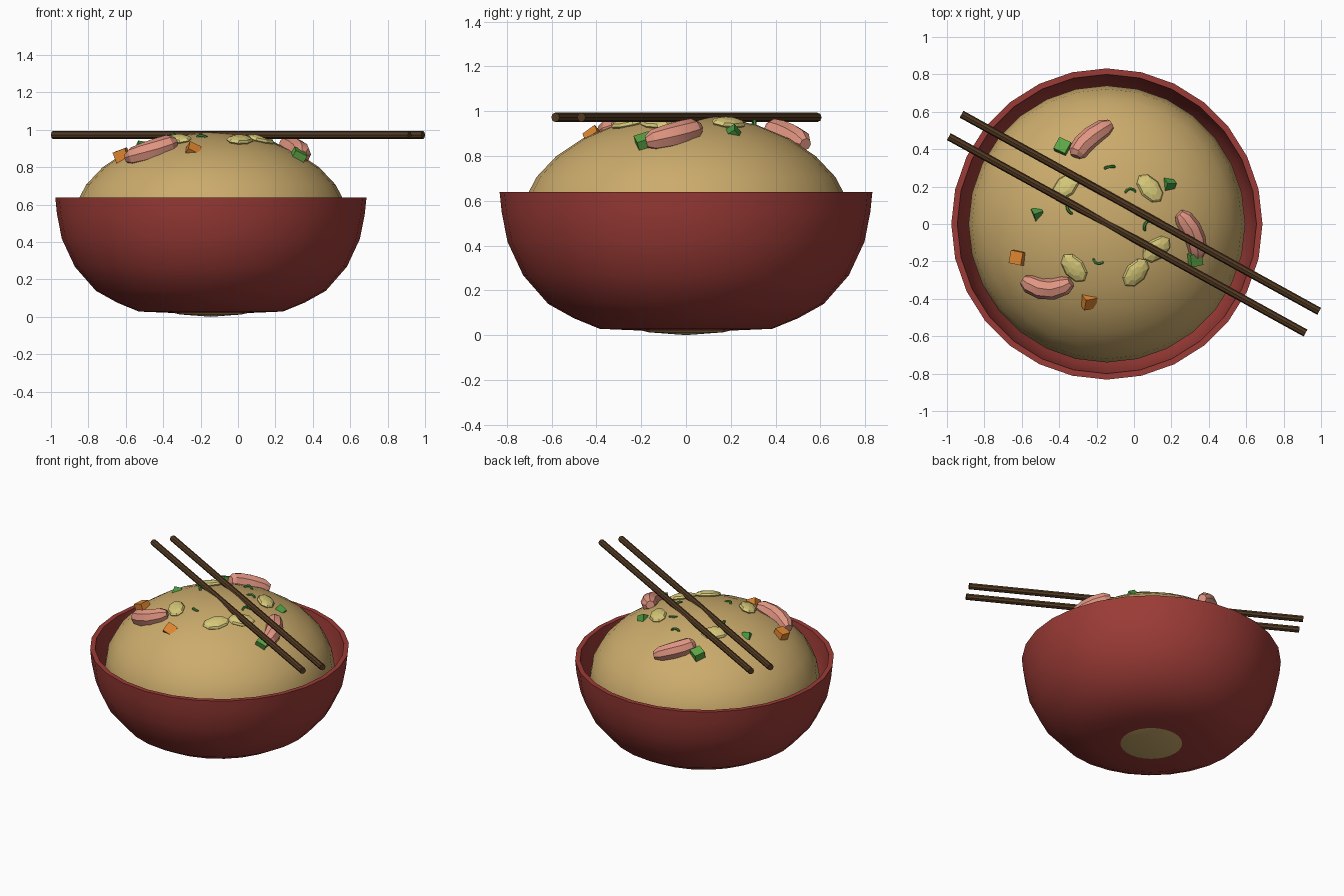
import bpy, bmesh, math
from mathutils import Vector, Matrix, Euler

if "Cube" in bpy.data.objects:
    bpy.data.objects.remove(bpy.data.objects["Cube"])

CX = -0.145                      # bowl axis
RX, RZ, CZ = 0.74, 0.4925, 0.4925  # rice mound half sizes and centre height


def material(name, rgb):
    m = bpy.data.materials.new(name)
    m.diffuse_color = (*rgb, 1)
    m.use_nodes = True
    m.node_tree.nodes["Principled BSDF"].inputs["Base Color"].default_value = m.diffuse_color
    return m


RED = material("red_lacquer", (0.33, 0.044, 0.037))
RICE = material("fried_rice", (0.60, 0.41, 0.15))
WOOD = material("dark_wood", (0.085, 0.042, 0.016))
PINK = material("shrimp_pink", (0.75, 0.30, 0.22))
EGG = material("egg_yellow", (0.68, 0.58, 0.19))
ORANGE = material("carrot_orange", (0.75, 0.24, 0.03))
GREEN = material("pea_green", (0.11, 0.38, 0.06))
HERB = material("scallion_green", (0.06, 0.30, 0.05))


def add(name, bm, mat, smooth=None):
    bmesh.ops.recalc_face_normals(bm, faces=bm.faces)
    me = bpy.data.meshes.new(name)
    bm.to_mesh(me)
    bm.free()
    me.materials.append(mat)
    ob = bpy.data.objects.new(name, me)
    bpy.context.collection.objects.link(ob)
    if smooth:
        bpy.ops.object.select_all(action='DESELECT')
        ob.select_set(True)
        bpy.context.view_layer.objects.active = ob
        bpy.ops.object.shade_smooth_by_angle(angle=math.radians(smooth))
    return ob


def skin(bm, rings, caps=True):
    """Bridge consecutive vertex loops."""
    n = len(rings[0])
    for a, b in zip(rings, rings[1:]):
        for i in range(n):
            j = (i + 1) % n
            bm.faces.new((a[i], a[j], b[j], b[i]))
    if caps:
        bm.faces.new(rings[0])
        bm.faces.new(rings[-1])


def surf(x, y):
    """Height of the rice mound."""
    return CZ + RZ * math.sqrt(max(0, 1 - ((x - CX) ** 2 + y * y) / RX ** 2))


def normal(x, y):
    return Vector(((x - CX) / RX ** 2, y / RX ** 2, (surf(x, y) - CZ) / RZ ** 2)).normalized()


# Bowl: outer wall, flat rim, inner wall
profile = [(0.17, 0.019), (0.385, 0.028), (0.50, 0.075), (0.615, 0.139), (0.727, 0.267),
           (0.797, 0.417), (0.823, 0.55), (0.832, 0.638), (0.80, 0.638), (0.79, 0.55),
           (0.765, 0.42), (0.695, 0.28), (0.59, 0.165), (0.47, 0.10), (0.36, 0.06), (0.17, 0.05)]
bm = bmesh.new()
rings = [[bm.verts.new((CX + r * math.sin(math.tau * i / 28), r * math.cos(math.tau * i / 28), z))
          for i in range(28)] for r, z in profile]
skin(bm, rings)
add("bowl", bm, RED, 40)

# Rice mound, just breaking through the underside of the bowl
bm = bmesh.new()
bmesh.ops.create_uvsphere(bm, u_segments=28, v_segments=14, radius=1,
                          matrix=Matrix.Translation((CX, 0, CZ)) @ Matrix.Diagonal((RX, RX, RZ, 1)))
add("rice_mound", bm, RICE, 40)


# Chopsticks
def tube(name, points, radii, sides, mat, smooth=None):
    bm = bmesh.new()
    rings = []
    for k, p in enumerate(points):
        d = (points[min(k + 1, len(points) - 1)] - points[max(k - 1, 0)]).normalized()
        u = d.cross(Vector((0, 0, 1))).normalized()
        v = u.cross(d)
        rings.append([bm.verts.new(p + radii[k] * (u * math.cos(a) + v * math.sin(a)))
                      for a in (math.tau * i / sides for i in range(sides))])
    skin(bm, rings)
    return add(name, bm, mat, smooth)


for i, (a, b) in enumerate([((-0.922, 0.587), (0.99, -0.467)), ((-0.99, 0.467), (0.917, -0.583))]):
    tube(f"chopstick_{i + 1}", [Vector((*a, 0.972)), Vector((*b, 0.972))], [0.021] * 2, 8, WOOD)

# Shrimp: short bent tubes lying on the mound
shrimp = [((-0.31, 0.355), (-0.25, 0.44), (-0.125, 0.525)),
          ((-0.585, -0.295), (-0.46, -0.345), (-0.335, -0.305)),
          ((0.235, 0.055), (0.31, -0.05), (0.335, -0.175))]
for i, (a, b, c) in enumerate(shrimp):
    a, b, c = Vector(a), Vector(b), Vector(c)
    path = []
    for t in (0, 0.12, 0.37, 0.63, 0.88, 1):
        p = a * (1 - t) * (1 - 2 * t) + b * 4 * t * (1 - t) + c * t * (2 * t - 1)
        path.append(Vector((p.x, p.y, surf(p.x, p.y))) + normal(p.x, p.y) * 0.015)
    tube(f"shrimp_{i + 1}", path, [0.028, 0.05, 0.056, 0.056, 0.05, 0.028], 8, PINK, 30)

# Scrambled egg pieces: flat low-poly lumps
eggs = [(-0.365, 0.20, 45), (0.085, 0.19, -50), (0.12, -0.135, 38), (0.01, -0.26, 52), (-0.32, -0.235, -52)]
for i, (x, y, ang) in enumerate(eggs):
    bm = bmesh.new()
    tilt = Vector((0, 0, 1)).rotation_difference(normal(x, y)).to_matrix().to_4x4()
    mat = (Matrix.Translation((x, y, surf(x, y) + 0.003)) @ tilt
           @ Matrix.Rotation(math.radians(ang), 4, 'Z') @ Matrix.Diagonal((0.09, 0.058, 0.025, 1)))
    bmesh.ops.create_uvsphere(bm, u_segments=8, v_segments=6, radius=1, matrix=mat)
    add(f"egg_piece_{i + 1}", bm, EGG)


# Diced vegetables: tilted cubes half sunk in the rice
def cube(name, x, y, size, rot, mat, lift=0.0):
    bm = bmesh.new()
    m = (Matrix.Translation((x, y, surf(x, y) + lift))
         @ Euler([math.radians(r) for r in rot]).to_matrix().to_4x4())
    bmesh.ops.create_cube(bm, size=size, matrix=m)
    add(name, bm, mat)


cube("carrot_dice_1", -0.62, -0.18, 0.07, (5, -20, -12), ORANGE, 0.008)
cube("carrot_dice_2", -0.245, -0.41, 0.068, (40, 25, 10), ORANGE, -0.016)
cube("green_dice_1", -0.38, 0.41, 0.07, (-15, -15, -25), GREEN, 0.006)
cube("green_dice_2", 0.32, -0.185, 0.07, (20, 25, 15), GREEN, 0.0)
cube("herb_bit_1", -0.515, 0.055, 0.05, (40, 10, 20), HERB, -0.014)
cube("herb_bit_2", 0.185, 0.21, 0.055, (35, 30, 0), HERB, -0.014)

# Scallion rings: small tilted hoops partly sunk in the rice
hoops = [(-0.02, 0.165, 30, 20), (-0.19, -0.19, 30, 160), (0.07, -0.01, 60, 70),
         (-0.34, 0.08, 60, 120), (-0.13, 0.30, 75, 10)]
for i, (x, y, tilt, turn) in enumerate(hoops):
    bm = bmesh.new()
    m = (Matrix.Translation((x, y, surf(x, y) - 0.012)) @ Matrix.Rotation(math.radians(turn), 4, 'Z')
         @ Matrix.Rotation(math.radians(tilt), 4, 'X'))
    loops = []
    for k in range(10):
        a = math.tau * k / 10
        loops.append([bm.verts.new(m @ Vector(((0.027 + 0.008 * math.cos(b)) * math.cos(a),
                                               (0.027 + 0.008 * math.cos(b)) * math.sin(a),
                                               0.008 * math.sin(b))))
                      for b in (math.tau * j / 6 for j in range(6))])
    skin(bm, loops + [loops[0]], caps=False)
    add(f"scallion_ring_{i + 1}", bm, HERB)
